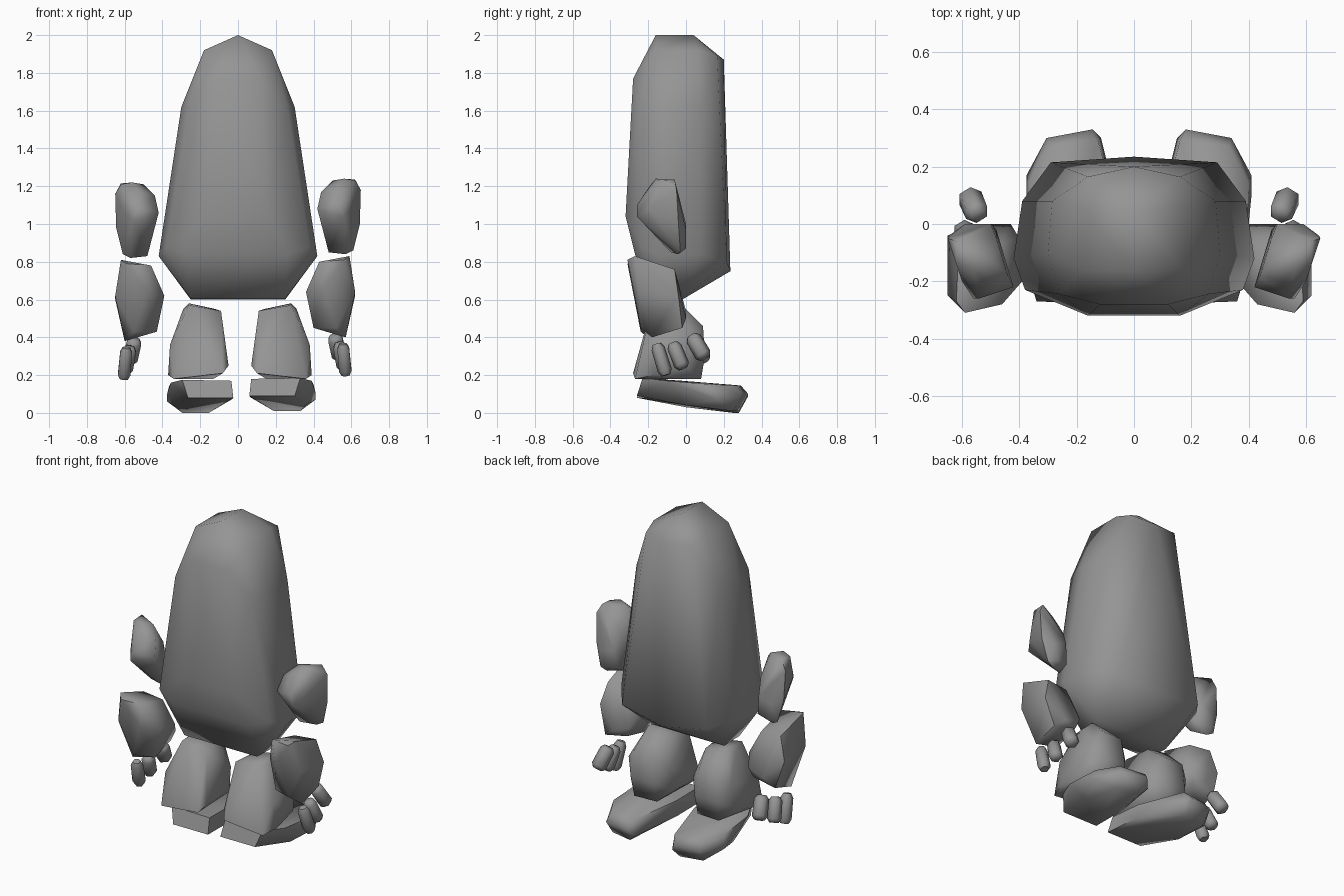
import bpy, bmesh, math
from mathutils import Vector

stone = bpy.data.materials.new("grey stone")
stone.diffuse_color = (0.3, 0.3, 0.3, 1)


def rock(name, points, angle=66):
    """Convex stone wrapped around a few corner points."""
    bm = bmesh.new()
    for p in points:
        bm.verts.new(p)
    res = bmesh.ops.convex_hull(bm, input=bm.verts[:])
    loose = {g for g in res["geom_interior"] + res["geom_unused"]
             if isinstance(g, bmesh.types.BMVert)}
    bmesh.ops.delete(bm, geom=list(loose), context='VERTS')
    bmesh.ops.dissolve_limit(bm, angle_limit=math.radians(1.5),
                             verts=bm.verts[:], edges=bm.edges[:])
    bmesh.ops.recalc_face_normals(bm, faces=bm.faces[:])
    mesh = bpy.data.meshes.new(name)
    bm.to_mesh(mesh)
    bm.free()
    mesh.materials.append(stone)
    ob = bpy.data.objects.new(name, mesh)
    bpy.context.collection.objects.link(ob)
    bpy.ops.object.select_all(action='DESELECT')
    ob.select_set(True)
    bpy.context.view_layer.objects.active = ob
    bpy.ops.object.shade_smooth_by_angle(angle=math.radians(angle))
    return ob


def pair(name, points, dx=0.0, dz=0.0):
    """Right stone plus its mirrored, slightly shifted left twin."""
    rock("right_" + name, points)
    rock("left_" + name, [(-x + dx, y, z + dz) for x, y, z in points])


def pebble(top, bottom, r):
    """Corner points of a stubby six-sided finger from top to bottom."""
    a, b = Vector(top), Vector(bottom)
    d = (b - a).normalized()
    u = d.cross(Vector((1, 0, 0))).normalized()
    v = d.cross(u)
    pts = []
    for t, s in ((0, 0.6), (0.15, 0.95), (0.85, 1.0), (1, 0.65)):
        for k in range(6):
            w = math.tau * k / 6
            pts.append(tuple(a.lerp(b, t) + (u * math.cos(w) + v * math.sin(w)) * r * s))
    return pts


# Body: one tall boulder, symmetric left to right
half_body = [
    (0.25, -0.02, 0.60), (0.25, -0.17, 0.605),
    (0.29, 0.215, 0.80), (0, 0.235, 0.75),
    (0.42, -0.12, 0.83), (0.39, 0.08, 0.84), (0.38, -0.23, 0.88), (0.26, -0.27, 0.84),
    (0.16, -0.32, 1.04), (0.30, -0.10, 1.62), (0.285, 0.08, 1.62), (0.26, -0.245, 1.62),
    (0.12, -0.28, 1.77), (0.18, -0.16, 1.92), (0.18, 0.06, 1.92),
    (0.16, 0.165, 1.89), (0, 0.20, 1.87), (0, -0.16, 2.0), (0, 0.04, 2.0)]
rock("body", half_body + [(-x, y, z) for x, y, z in half_body if x])

# Upper arms
pair("upper_arm", [
    (0.50, -0.12, 1.23), (0.62, -0.06, 1.235), (0.56, -0.16, 1.24), (0.62, -0.14, 1.23),
    (0.65, -0.05, 1.18), (0.44, -0.18, 1.17), (0.52, -0.20, 1.19),
    (0.42, -0.22, 1.08), (0.54, -0.26, 1.10), (0.56, -0.26, 1.04), (0.645, -0.04, 1.0),
    (0.60, -0.20, 1.08), (0.59, 0.0, 0.97), (0.48, -0.05, 1.10), (0.50, 0.0, 1.0),
    (0.48, -0.02, 0.88), (0.57, 0.0, 0.87),
    (0.57, -0.04, 0.84), (0.48, -0.08, 0.85), (0.61, -0.03, 0.86), (0.50, -0.20, 0.98)],
    dz=-0.02)

# Forearms
pair("forearm", [
    (0.59, -0.27, 0.83), (0.43, -0.28, 0.80), (0.44, -0.07, 0.75), (0.58, -0.06, 0.76),
    (0.56, -0.31, 0.81), (0.62, -0.25, 0.64), (0.36, -0.20, 0.64), (0.37, -0.05, 0.61),
    (0.62, -0.04, 0.62), (0.57, -0.02, 0.45), (0.42, -0.02, 0.48), (0.57, -0.18, 0.40),
    (0.40, -0.20, 0.45), (0.52, -0.24, 0.45), (0.50, 0.0, 0.50), (0.40, 0.0, 0.54),
    (0.45, -0.28, 0.66)],
    dx=-0.03, dz=-0.02)

# Fingers: three per hand, side by side
fingers = [((0.555, -0.155, 0.365), (0.57, -0.105, 0.20), 0.038),
           ((0.535, -0.07, 0.37), (0.56, -0.015, 0.235), 0.041),
           ((0.51, 0.03, 0.41), (0.54, 0.10, 0.29), 0.045)]
for i, (top, bottom, r) in enumerate(fingers, 1):
    pair(f"finger_{i}", pebble(top, bottom, r), dx=-0.035, dz=-0.02)

# Legs: flat in front, bulging behind
pair("leg", [
    (0.11, -0.18, 0.54), (0.28, -0.18, 0.57), (0.10, -0.28, 0.21), (0.36, -0.27, 0.18),
    (0.07, -0.24, 0.25), (0.38, -0.20, 0.36), (0.39, -0.17, 0.20),
    (0.14, -0.02, 0.55), (0.28, -0.03, 0.58), (0.31, -0.08, 0.55),
    (0.17, 0.09, 0.46), (0.30, 0.09, 0.46), (0.36, 0.05, 0.40),
    (0.15, 0.10, 0.30), (0.31, 0.10, 0.30), (0.09, 0.03, 0.38), (0.08, 0.0, 0.24),
    (0.38, 0.0, 0.24), (0.15, 0.07, 0.18), (0.30, 0.08, 0.18)], dx=0.02)

# Feet: long flat slabs
pair("foot", [
    (0.07, -0.23, 0.18), (0.33, -0.23, 0.185), (0.39, -0.10, 0.17), (0.08, -0.02, 0.17),
    (0.16, 0.29, 0.145), (0.33, 0.27, 0.145), (0.40, 0.14, 0.15),
    (0.06, -0.26, 0.09), (0.30, -0.26, 0.09), (0.41, 0.10, 0.11), (0.41, 0.17, 0.07),
    (0.18, 0.33, 0.10), (0.34, 0.30, 0.09), (0.15, 0.30, 0.05),
    (0.19, 0.28, 0.01), (0.33, 0.25, 0.01), (0.07, -0.02, 0.08), (0.36, 0.0, 0.04)],
    dx=0.035, dz=-0.01)
